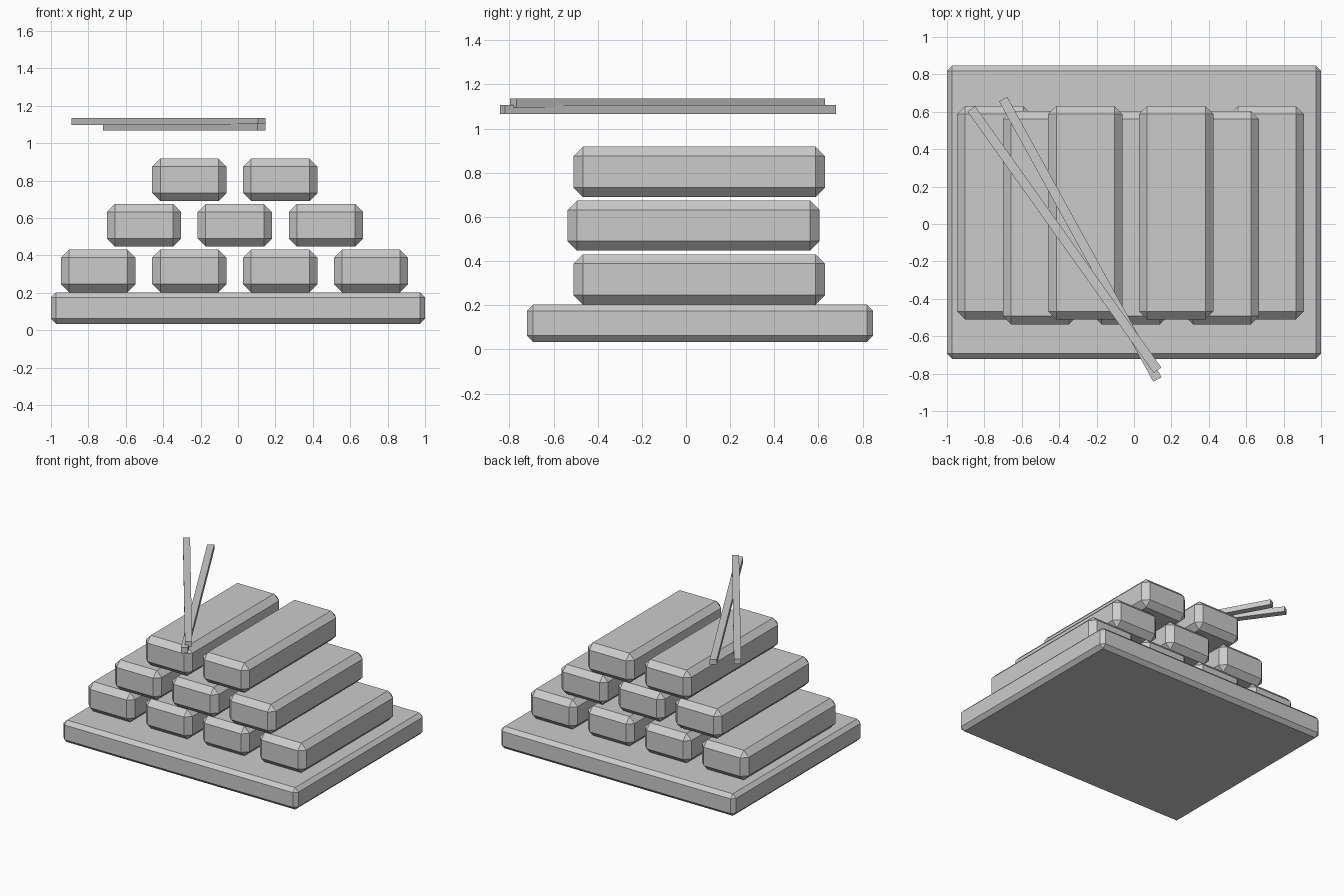
import bpy, bmesh, math
from mathutils import Matrix, Vector

if "Cube" in bpy.data.objects:
    bpy.data.objects.remove(bpy.data.objects["Cube"])


def block(name, size, centre, bevel=0.0, angle=0.0):
    """Box with optional single-segment chamfer on every edge."""
    bm = bmesh.new()
    bmesh.ops.create_cube(bm, size=1.0, matrix=Matrix.Diagonal((*size, 1.0)))
    if bevel:
        bmesh.ops.bevel(bm, geom=bm.edges[:], offset=bevel, segments=1,
                        affect='EDGES', profile=0.5)
    mesh = bpy.data.meshes.new(name)
    bm.to_mesh(mesh)
    bm.free()
    obj = bpy.data.objects.new(name, mesh)
    obj.location = centre
    obj.rotation_euler.z = angle
    bpy.context.collection.objects.link(obj)
    return obj


def stick(name, start, end, z):
    """Thin square bar laid flat between two plan points."""
    a, b = Vector(start), Vector(end)
    d, mid = b - a, (a + b) / 2
    block(name, (d.length, 0.05, 0.04), (mid.x, mid.y, z),
          angle=math.atan2(d.y, d.x))


# Base board
block("board", (2.0, 1.568, 0.169), (0, 0.063, 0.1185), 0.028)

# Stacked bars: 4, 3, 2 (x centres, y centre, z centre)
rows = [
    ((-0.747, -0.26, 0.226, 0.711), 0.06, 0.317),
    ((-0.503, -0.017, 0.47), 0.034, 0.561),
    ((-0.26, 0.226), 0.06, 0.804),
]
for r, (xs, y, z) in enumerate(rows, 1):
    for i, x in enumerate(xs, 1):
        block(f"bar_row{r}_{i}", (0.397, 1.14, 0.228), (x, y, z), 0.043)

# Crossed sticks above the stack
stick("upper_stick", (-0.87, 0.616), (0.126, -0.782), 1.116)
stick("lower_stick", (-0.70, 0.668), (0.125, -0.831), 1.087)
